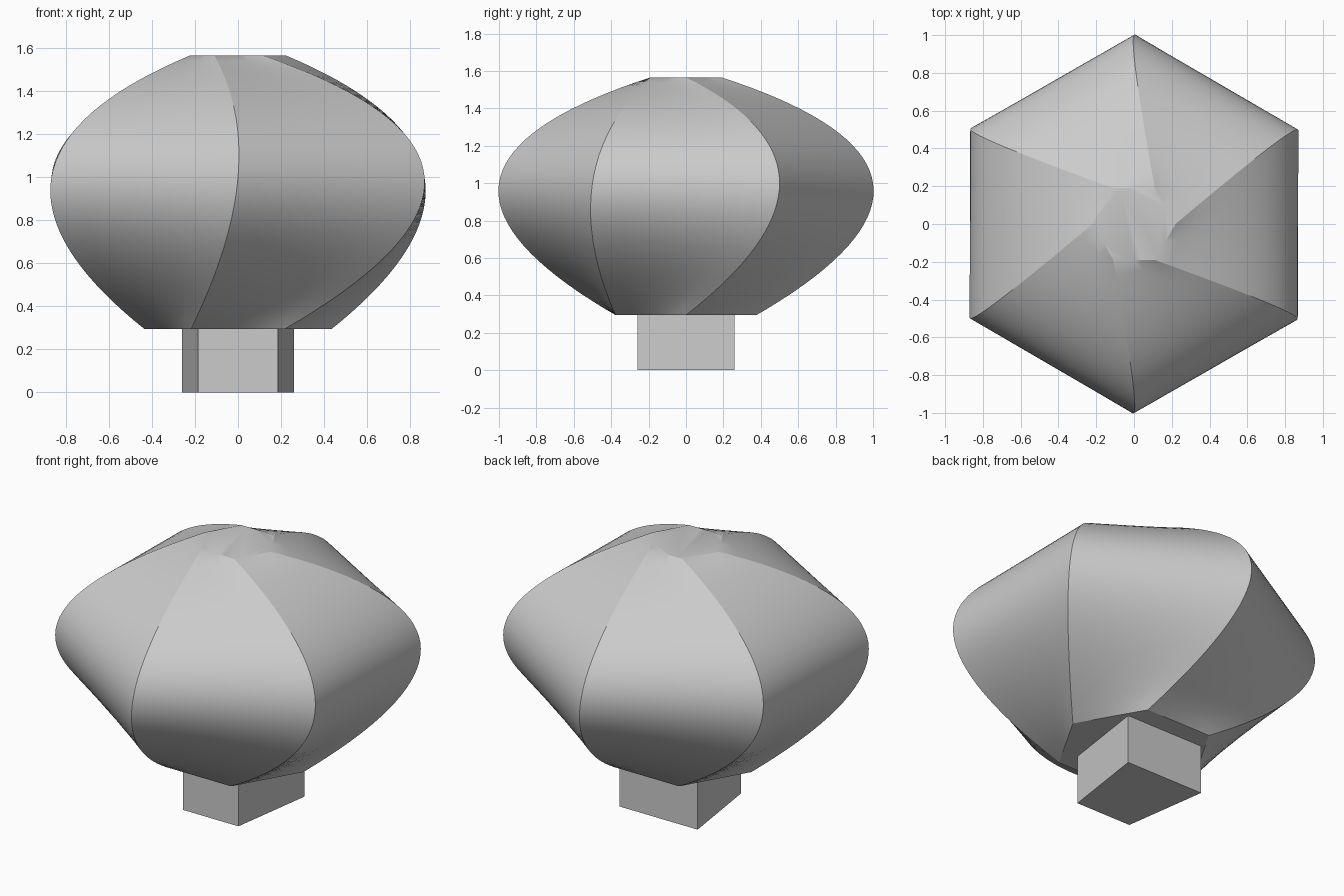
import bpy, bmesh, math
from mathutils import Vector

cube = bpy.data.objects.get("Cube")
if cube:
    bpy.data.objects.remove(cube, do_unlink=True)

grey = bpy.data.materials.new("plain_grey")
grey.use_nodes = True
grey.diffuse_color = (0.6, 0.6, 0.6, 1)
grey.node_tree.nodes["Principled BSDF"].inputs["Base Color"].default_value = grey.diffuse_color

SIDES, ACROSS, STEPS = 6, 6, 36


def hexagon(radius, z, turn):
    """Corners of a turned hexagon at height z."""
    angles = [math.radians(turn) + k * math.tau / SIDES for k in range(SIDES)]
    return [Vector((radius * math.cos(a), radius * math.sin(a), z)) for a in angles]


def skin(name, rings):
    """Closed solid through a stack of equal rings, with flat caps."""
    bm = bmesh.new()
    loops = [[bm.verts.new(p) for p in ring] for ring in rings]
    n = len(loops[0])
    for low, high in zip(loops, loops[1:]):
        for i in range(n):
            j = (i + 1) % n
            bm.faces.new((low[i], low[j], high[j], high[i]))
    bm.faces.new(loops[0][::-1])
    bm.faces.new(loops[-1])
    bmesh.ops.recalc_face_normals(bm, faces=bm.faces)
    mesh = bpy.data.meshes.new(name)
    bm.to_mesh(mesh)
    bm.free()
    mesh.materials.append(grey)
    obj = bpy.data.objects.new(name, mesh)
    bpy.context.collection.objects.link(obj)
    return obj


# Body: quadratic loft through three hexagons, the middle one turned
bottom = hexagon(0.436, 0.295, 0)
middle = hexagon(1.0, 1.0, 30)
top = hexagon(0.22, 1.565, 0)
rings = []
for s in range(STEPS + 1):
    t = s / STEPS
    wa, wb, wc = (1 - t) * (1 - 2 * t), 4 * t * (1 - t), t * (2 * t - 1)
    corners = [a * wa + b * wb + c * wc for a, b, c in zip(bottom, middle, top)]
    rings.append([corners[k].lerp(corners[(k + 1) % SIDES], m / ACROSS)
                  for k in range(SIDES) for m in range(ACROSS)])
body = skin("twisted_body", rings)

bpy.ops.object.select_all(action="DESELECT")
body.select_set(True)
bpy.context.view_layer.objects.active = body
bpy.ops.object.shade_smooth_by_angle(angle=math.radians(25))

# Foot: trapezoid block, narrower at the front
plan = [(-0.185, -0.26), (0.185, -0.26), (0.26, 0.26), (-0.26, 0.26)]
skin("foot_block", [[Vector((x, y, z)) for x, y in plan] for z in (0, 0.295)])
